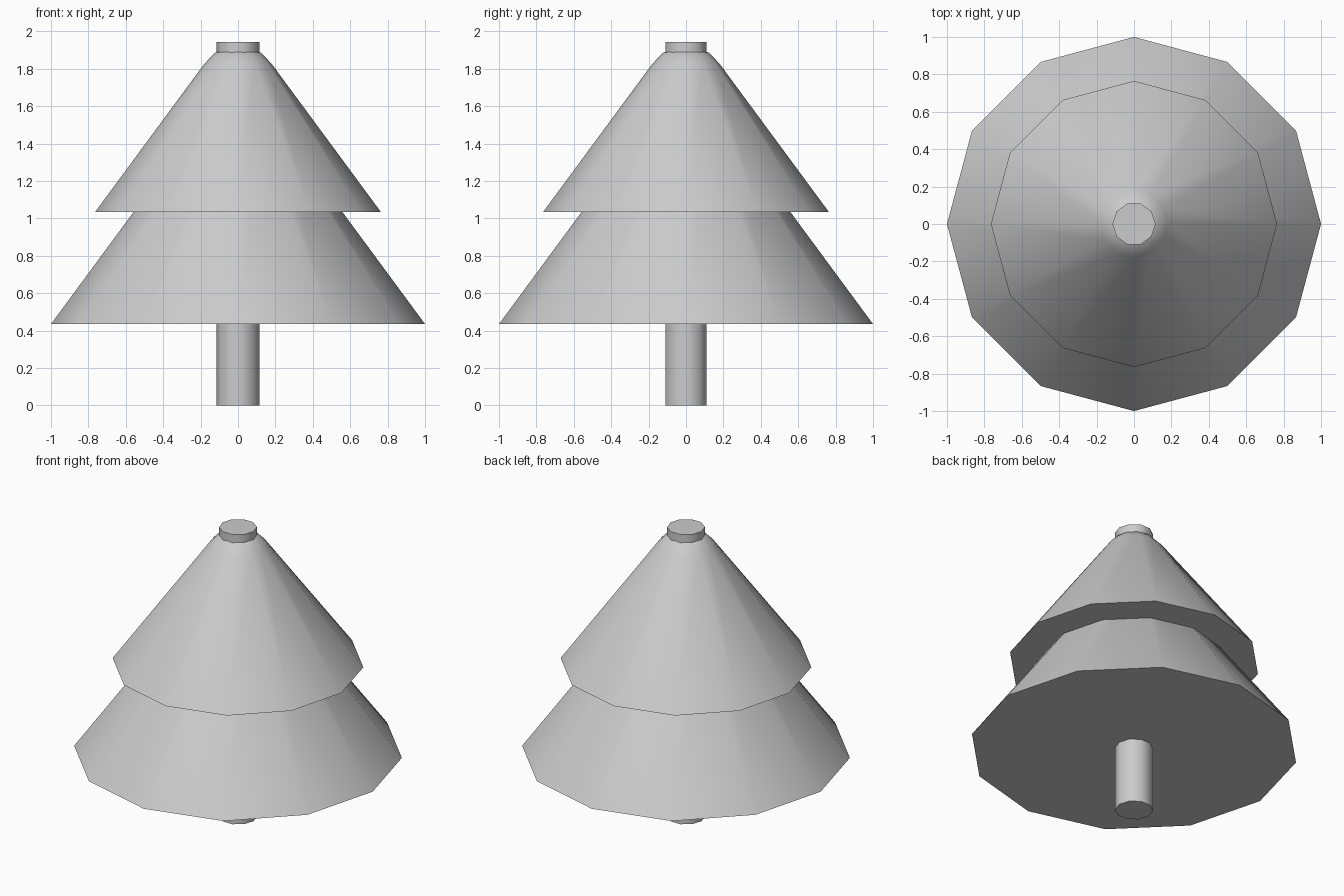
import bpy, bmesh
from math import cos, sin, tau, radians

if "Cube" in bpy.data.objects:
    bpy.data.objects.remove(bpy.data.objects["Cube"])


def lathe(name, profile, sides):
    """Revolve (radius, z) rings into a closed, smooth-sided solid."""
    bm = bmesh.new()
    rings = [[bm.verts.new((r * cos(tau * i / sides), r * sin(tau * i / sides), z))
              for i in range(sides)] for r, z in profile]
    for low, high in zip(rings, rings[1:]):
        for i in range(sides):
            j = (i + 1) % sides
            bm.faces.new((low[i], low[j], high[j], high[i]))
    bm.faces.new(rings[0][::-1])
    bm.faces.new(rings[-1])
    mesh = bpy.data.meshes.new(name)
    bm.to_mesh(mesh)
    bm.free()
    obj = bpy.data.objects.new(name, mesh)
    bpy.context.collection.objects.link(obj)
    bpy.ops.object.select_all(action='DESELECT')
    obj.select_set(True)
    bpy.context.view_layer.objects.active = obj
    bpy.ops.object.shade_smooth_by_angle(angle=radians(40))
    return obj


# Trunk, running through both tiers and out of the top
lathe("trunk", [(0.115, 0), (0.115, 1.943)], 10)

# Foliage tiers: the same blunt-tipped cone at two sizes
tier = [(1.0, 0), (0.233, 1.04), (0.16, 1.115), (0.06, 1.15)]
for name, scale, base in (("lower_foliage", 1.0, 0.435), ("upper_foliage", 0.765, 1.033)):
    lathe(name, [(r * scale, base + z * scale) for r, z in tier], 12)
